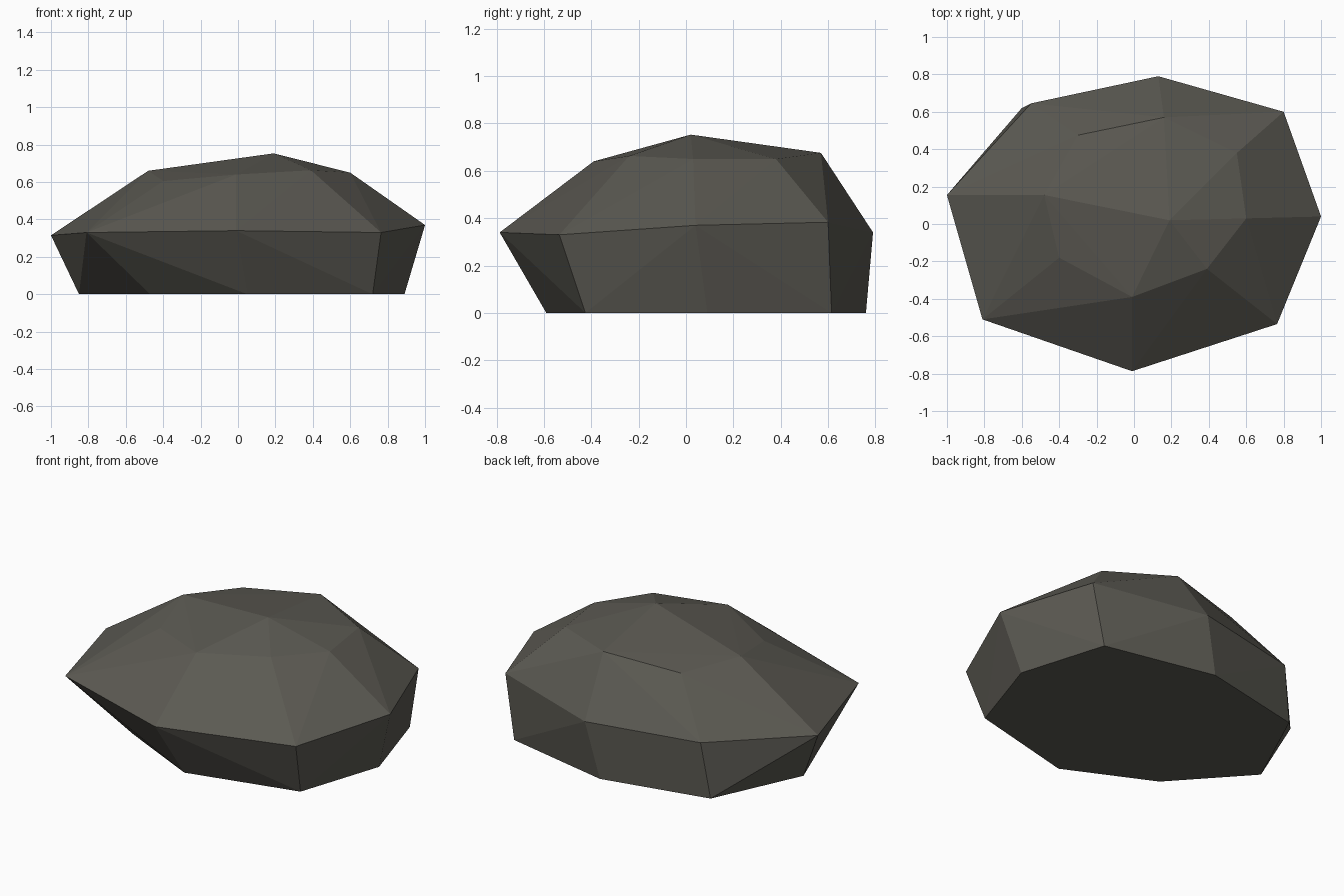
import bpy, bmesh

if "Cube" in bpy.data.objects:
    bpy.data.objects.remove(bpy.data.objects["Cube"])

# Rings of the boulder, each counter-clockwise from the left side
base_ring = [(-.85, .08), (-.47, -.34), (.05, -.59), (.72, -.425),
             (.89, .09), (.73, .615), (.05, .76), (-.60, .62)]
middle_ring = [(-1, .155, .315), (-.81, -.51, .33), (-.01, -.787, .34), (.765, -.535, .33),
               (1, .04, .37), (.80, .60, .383), (.13, .79, .34), (-.55, .645, .337)]
upper_ring = [(-.48, .155, .66), (-.40, -.18, .605), (-.01, -.39, .64), (.39, -.24, .663),
              (.60, .03, .65), (.55, .38, .65), (.16, .57, .676), (-.30, .475, .63)]
peak = (.19, .02, .753)

# Boulder: faceted skin stretched over the rings
bm = bmesh.new()
for co in [(x, y, 0) for x, y in base_ring] + middle_ring + upper_ring + [peak]:
    bm.verts.new(co)
bmesh.ops.convex_hull(bm, input=bm.verts[:])
bmesh.ops.delete(bm, geom=[v for v in bm.verts if not v.link_faces], context='VERTS')

# Flat underside as one face
under = [f for f in bm.faces if all(v.co.z < 1e-4 for v in f.verts)]
bmesh.ops.dissolve_faces(bm, faces=under)
bmesh.ops.recalc_face_normals(bm, faces=bm.faces[:])

mesh = bpy.data.meshes.new("boulder")
bm.to_mesh(mesh)
bm.free()
stone = bpy.data.materials.new("grey stone")
stone.diffuse_color = (.105, .101, .085, 1)
stone.use_nodes = True
stone.node_tree.nodes["Principled BSDF"].inputs["Base Color"].default_value = stone.diffuse_color
mesh.materials.append(stone)
bpy.context.collection.objects.link(bpy.data.objects.new("boulder", mesh))
